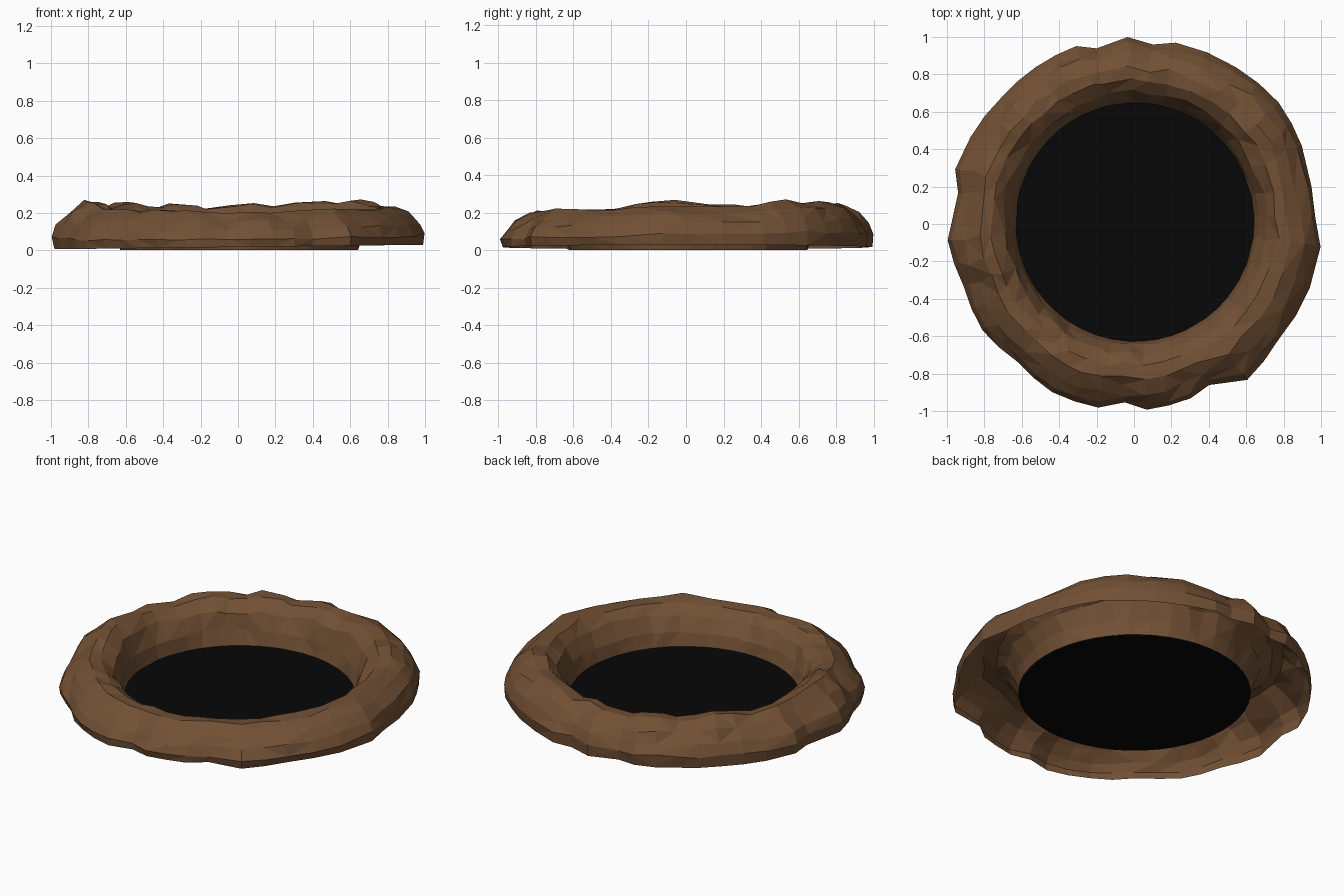
import bpy, bmesh, math, random

if "Cube" in bpy.data.objects:
    bpy.data.objects.remove(bpy.data.objects["Cube"])

random.seed(11)

def material(name, rgb):
    m = bpy.data.materials.new(name)
    m.diffuse_color = (*rgb, 1)
    m.use_nodes = True
    m.node_tree.nodes["Principled BSDF"].inputs["Base Color"].default_value = m.diffuse_color
    return m

def finish(name, bm, mat):
    me = bpy.data.meshes.new(name)
    bm.to_mesh(me)
    bm.free()
    me.materials.append(mat)
    ob = bpy.data.objects.new(name, me)
    bpy.context.collection.objects.link(ob)
    return ob

soil = material("brown soil", (0.168, 0.081, 0.035))
black = material("pit black", (0.0022, 0.0022, 0.0022))

# Ragged outline of the mound: (angle in degrees, outer radius)
outline = [(-175, 1.0), (-160, .97), (-145, .99), (-130, .965), (-116, 1.0), (-101, 1.0),
           (-93, .955), (-86, .995), (-72, .98), (-65, .95), (-54, 1.03), (-39, .99),
           (-20, 1.0), (-7, 1.005), (2, .97), (12, .97), (25, .99), (40, 1.01), (57, 1.0),
           (77, .995), (84, .965), (92, 1.0), (102, .96), (108, 1.0), (122, .99),
           (136, .98), (152, .99), (163, 1.0), (170, .955)]
# Uneven crest: (angle in degrees, crest height)
crest = [(-180, .265), (-170, .275), (-150, .225), (-130, .215), (-105, .215), (-80, .2),
         (-55, .22), (-30, .225), (-10, .24), (10, .245), (30, .25), (42, .28), (52, .245),
         (63, .285), (76, .23), (88, .265), (101, .22), (113, .265), (124, .23),
         (139, .275), (150, .235), (165, .25), (180, .265)]

def sample(table, a):
    for (a0, v0), (a1, v1) in zip(table, table[1:]):
        if a0 <= a <= a1:
            return v0 + (v1 - v0) * (a - a0) / (a1 - a0)
    return table[0][1]

# Cross-section from inner foot over the crest to outer foot:
# (fraction of width, fraction of crest height, jitter)
section = [(0, .01, 0), (.06, .36, .010), (.18, .74, .016), (.36, .96, .010), (.55, .98, .012),
           (.76, .84, .016), (.91, .62, .013), (1.0, .38, .010), (.97, .09, .006)]
INNER = 0.638
OFF_X, OFF_Y = 0.005, 0.01     # the hole sits slightly off centre

# Open-bottomed rocky mound ring
angles = [a for a, r in outline]
extra = [(a + b) / 2 for a, b in zip(angles, angles[1:]) if b - a > 13]
angles = sorted(angles + extra)
closed = outline + [(185, 1.0)]
bm = bmesh.new()
rings = []
for a in angles:
    ring = []
    t0 = math.radians(a)
    low = 0.5 - 0.5 * math.cos(t0 - math.radians(40))   # flatter toward front left
    for k, (f, h, j) in enumerate(section):
        t = math.radians(a + (random.uniform(-1.5, 1.5) if 0 < k < 6 else 0))
        jr = 0 if k == 7 else random.uniform(-j, j)
        r = INNER + f * (sample(closed, a) - INNER) + jr
        if 5 <= k <= 7:
            h -= 0.13 * low
        z = h * sample(crest, a) + random.uniform(-j, j) * .7
        if k == 8:   # the outer foot lifts slightly on the right
            z = 0.018 + 0.012 * math.cos(t)
        w = 1 - f    # offset fades out toward the outer edge
        ring.append(bm.verts.new((r * math.cos(t) + OFF_X * w,
                                  r * math.sin(t) + OFF_Y * w, z)))
    rings.append(ring)
n = len(rings)
for i in range(n):
    a, b = rings[i], rings[(i + 1) % n]
    for k in range(len(section) - 1):
        p, q, r, s = a[k], a[k + 1], b[k + 1], b[k]
        # split each quad along its shorter diagonal
        if (p.co - r.co).length < (q.co - s.co).length:
            tris = ((p, q, r), (p, r, s))
        else:
            tris = ((p, q, s), (q, r, s))
        for tri in tris:
            bm.faces.new(tri)
bmesh.ops.recalc_face_normals(bm, faces=bm.faces)
bm.normal_update()
if sum(f.normal.z for f in bm.faces) < 0:
    bmesh.ops.reverse_faces(bm, faces=bm.faces)
finish("mound_ring", bm, soil)

# Flat black hole in the middle
bm = bmesh.new()
bmesh.ops.create_circle(bm, cap_ends=True, segments=48, radius=0.643)
for v in bm.verts:
    v.co.x += OFF_X
    v.co.y += OFF_Y
    v.co.z = 0.003
finish("hole_floor", bm, black)
